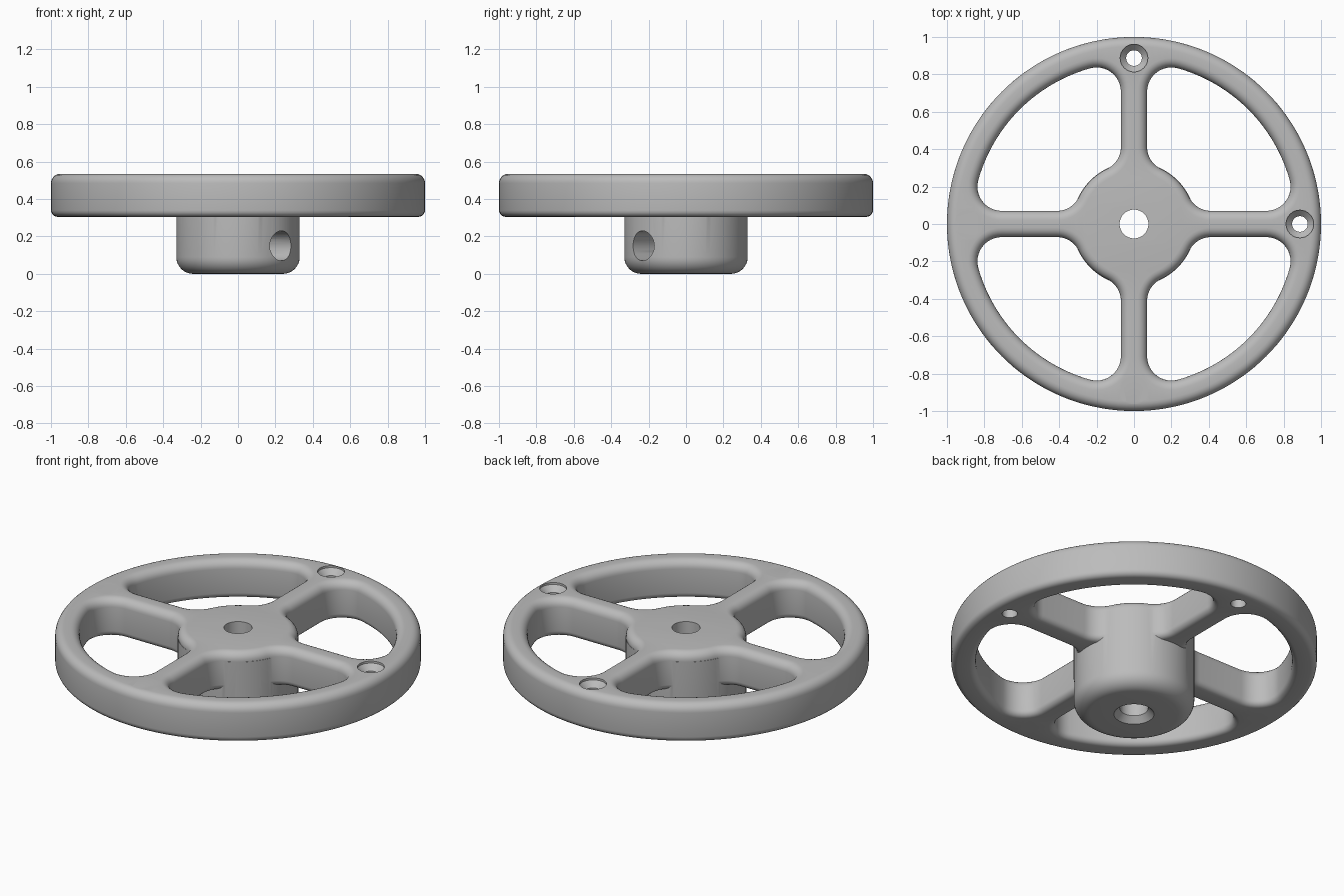
import bpy, bmesh
from math import sin, cos, atan2, sqrt, pi, radians
from mathutils import Matrix

if "Cube" in bpy.data.objects:
    bpy.data.objects.remove(bpy.data.objects["Cube"], do_unlink=True)

Z0, Z1 = 0.305, 0.535            # underside and top of the wheel
TOP_R, LOW_R = 0.05, 0.035       # edge rounding
SPOKE, FILLET = 0.07, 0.13       # half width, window corner radius
RIM_IN, HUB = 0.865, 0.328

metal = bpy.data.materials.new("grey_metal")
metal.use_nodes = True
grey = (0.5, 0.5, 0.5, 1)
metal.diffuse_color = grey
metal.node_tree.nodes["Principled BSDF"].inputs["Base Color"].default_value = grey


def make_object(name, bm):
    bmesh.ops.recalc_face_normals(bm, faces=bm.faces)
    mesh = bpy.data.meshes.new(name)
    bm.to_mesh(mesh)
    bm.free()
    mesh.materials.append(metal)
    obj = bpy.data.objects.new(name, mesh)
    bpy.context.collection.objects.link(obj)
    return obj


def arc(cx, cy, r, a, b, n, end=False):
    count = n + 1 if end else n
    angles = [a + (b - a) * i / n for i in range(count)]
    return [(cx + r * cos(t), cy + r * sin(t)) for t in angles]


def lathe(name, profile, matrix=Matrix(), steps=96):
    bm = bmesh.new()
    verts = [bm.verts.new((r, 0, z)) for r, z in profile]
    edges = [bm.edges.new(pair) for pair in zip(verts, verts[1:])]
    bmesh.ops.spin(bm, geom=verts + edges, cent=(0, 0, 0), axis=(0, 0, 1),
                   angle=2 * pi, steps=steps)
    bmesh.ops.remove_doubles(bm, verts=bm.verts, dist=1e-5)
    bm.transform(matrix)
    return make_object(name, bm)


def rim_outline(d):
    return arc(0, 0, 1 - d, 0, 2 * pi, 144)


def window_outline(d, turn):
    """Opening between two spokes, grown by d."""
    c = SPOKE + FILLET
    yo = sqrt((RIM_IN - FILLET) ** 2 - c * c)
    yi = sqrt((HUB + FILLET) ** 2 - c * c)
    to, ti, f = atan2(c, yo), atan2(c, yi), FILLET + d
    pts = arc(0, 0, RIM_IN + d, to, pi / 2 - to, 28)
    pts += arc(c, yo, f, pi / 2 - to, pi, 12, True)
    pts += arc(c, yi, f, pi, 1.5 * pi - ti, 10)
    pts += arc(0, 0, HUB - d, pi / 2 - ti, ti, 14)
    pts += arc(yi, c, f, pi + ti, 1.5 * pi, 10, True)
    pts += arc(yo, c, f, 1.5 * pi, 2 * pi + to, 12)
    s, k = sin(turn), cos(turn)
    return [(x * k - y * s, x * s + y * k) for x, y in pts]


# Rim, spokes and hub plate: rounded walls around each outline, then flat caps
profile = [(LOW_R + x, Z0 + LOW_R + z)
           for x, z in arc(0, 0, LOW_R, 1.5 * pi, pi, 5, True)]
profile = [(LOW_R - LOW_R * sin(t), Z0 + LOW_R - LOW_R * cos(t))
           for t in [pi / 2 * i / 5 for i in range(6)]]
profile += [(TOP_R - TOP_R * cos(t), Z1 - TOP_R + TOP_R * sin(t))
            for t in [pi / 2 * i / 6 for i in range(7)]]
outlines = [rim_outline]
for q in range(4):
    outlines.append(lambda d, q=q: window_outline(d, q * pi / 2))
bm = bmesh.new()
caps = ([], [])
for outline in outlines:
    rings = [[bm.verts.new((x, y, z)) for x, y in outline(d)] for d, z in profile]
    n = len(rings[0])
    for low, high in zip(rings, rings[1:]):
        for i in range(n):
            j = (i + 1) % n
            bm.faces.new((low[i], low[j], high[j], high[i]))
    for cap, ring in zip(caps, (rings[0], rings[-1])):
        cap += [bm.edges.get((ring[i], ring[(i + 1) % n])) for i in range(n)]
for cap, side in zip(caps, (-1, 1)):
    bmesh.ops.triangle_fill(bm, edges=cap, use_beauty=True, normal=(0, 0, side))
wheel = make_object("handwheel", bm)

# Hub boss below the plate
R, B = 0.33, 0.09
hub = lathe("hub_boss", [(0, 0)] + arc(R - B, B, B, -pi / 2, 0, 8, True)
            + [(R, Z1 - TOP_R - 0.005), (0, Z1 - TOP_R - 0.005)])

# Bore, countersunk rim holes and set screw hole
cutters = [lathe("bore_cutter", [(0, -0.1), (0.11, -0.1), (0.11, 0), (0.077, 0.035),
                                 (0.077, 0.7), (0, 0.7)], steps=48)]
for q in range(4):
    place = Matrix.Rotation(q * pi / 2, 4, 'Z') @ Matrix.Translation((0.887, 0, 0))
    cutters.append(lathe("rim_hole_cutter",
                         [(0, 0.2), (0.042, 0.2), (0.042, Z1 - 0.045), (0.074, Z1 - 0.012),
                          (0.074, 0.7), (0, 0.7)], place, 32))
place = (Matrix.Translation((0, 0, 0.15)) @ Matrix.Rotation(radians(-45), 4, 'Z')
         @ Matrix.Rotation(pi / 2, 4, 'Y'))
cutters.append(lathe("set_screw_cutter", [(0, 0), (0.08, 0), (0.08, 0.6), (0, 0.6)], place, 40))


def combine(tool, operation):
    mod = wheel.modifiers.new(tool.name, 'BOOLEAN')
    mod.object, mod.operation, mod.solver = tool, operation, 'EXACT'
    bpy.ops.object.modifier_apply(modifier=mod.name)
    bpy.data.objects.remove(tool, do_unlink=True)


bpy.ops.object.select_all(action='DESELECT')
wheel.select_set(True)
bpy.context.view_layer.objects.active = wheel
combine(hub, 'UNION')
for cutter in cutters:
    combine(cutter, 'DIFFERENCE')
bpy.ops.object.shade_smooth_by_angle(angle=radians(32))
